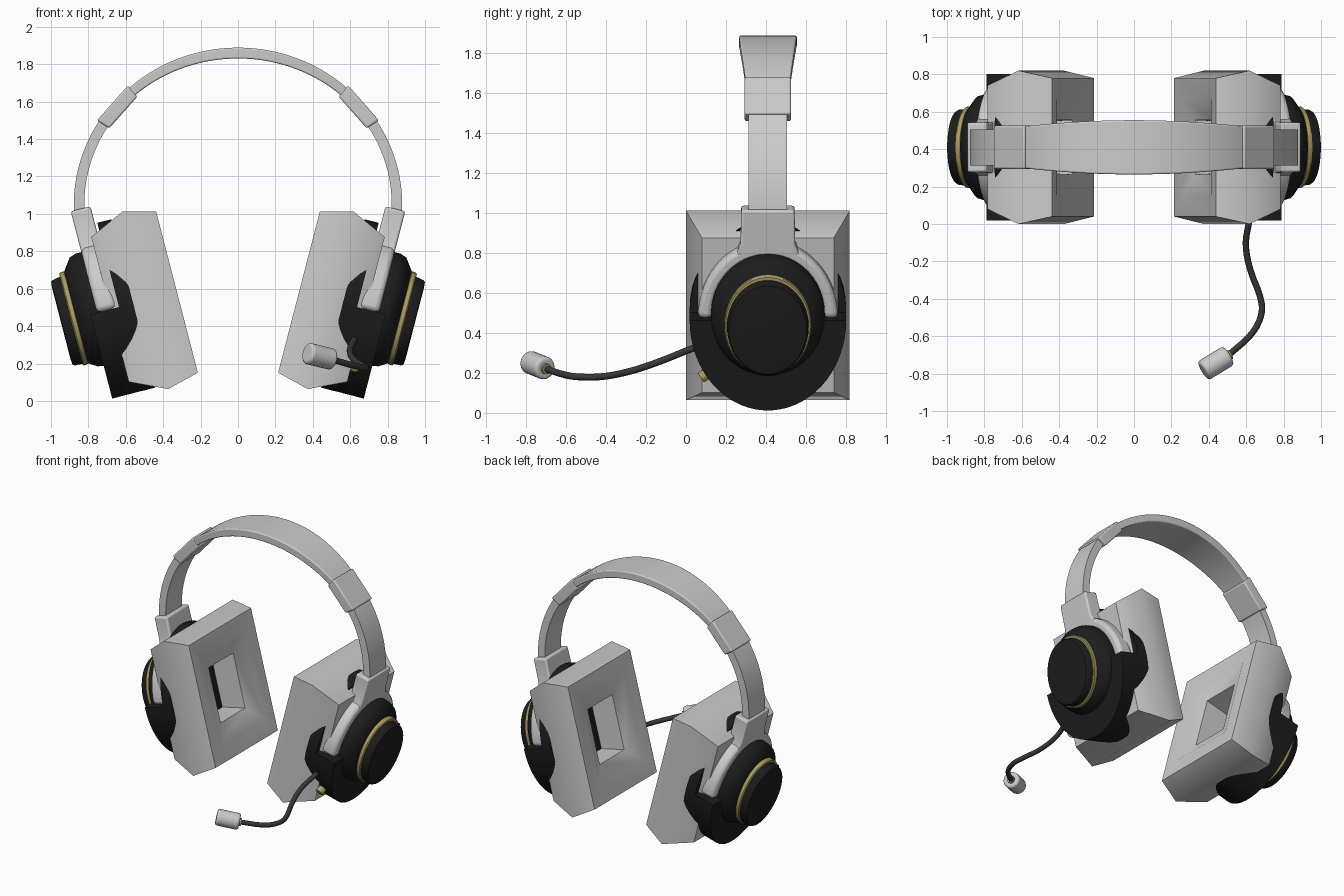
import bpy, bmesh, math
from mathutils import Vector

if "Cube" in bpy.data.objects:
    bpy.data.objects.remove(bpy.data.objects["Cube"])

TILT = math.radians(14.5)
C, S = math.cos(TILT), math.sin(TILT)
YC, VC = 0.41, 0.645          # cup centre in depth and along the tilted height


def material(name, rgb):
    m = bpy.data.materials.new(name)
    m.diffuse_color = (*rgb, 1)
    m.use_nodes = True
    m.node_tree.nodes["Principled BSDF"].inputs["Base Color"].default_value = m.diffuse_color
    return m


BLACK = material("black_plastic", (0.012, 0.012, 0.012))
GOLD = material("gold_trim", (0.42, 0.34, 0.12))
CABLE = material("dark_cable", (0.04, 0.04, 0.045))


def cup(side, u, y, v):
    """Tilted ear-cup space (u outward, v up) to world space."""
    return Vector((side * (C * u + S * v), YC + y, -S * u + C * v))


def finish(name, bm, mat=None, bevel=0, angle=40):
    bmesh.ops.recalc_face_normals(bm, faces=bm.faces)
    me = bpy.data.meshes.new(name)
    bm.to_mesh(me)
    bm.free()
    ob = bpy.data.objects.new(name, me)
    bpy.context.collection.objects.link(ob)
    if mat:
        me.materials.append(mat)
    if bevel:
        b = ob.modifiers.new("bevel", 'BEVEL')
        b.width, b.segments, b.angle_limit = bevel, 3, math.radians(40)
    bpy.ops.object.select_all(action='DESELECT')
    bpy.context.view_layer.objects.active = ob
    ob.select_set(True)
    bpy.ops.object.shade_smooth_by_angle(angle=math.radians(angle))
    return ob


def loft(name, rings, mat=None, bevel=0, angle=40):
    """Skin a list of equal-length closed rings and cap both ends."""
    bm = bmesh.new()
    vs = [[bm.verts.new(p) for p in r] for r in rings]
    n = len(rings[0])
    for a, b in zip(vs, vs[1:]):
        for i in range(n):
            j = (i + 1) % n
            bm.faces.new((a[i], a[j], b[j], b[i]))
    bm.faces.new(vs[0])
    bm.faces.new(vs[-1])
    return finish(name, bm, mat, bevel, angle)


def ellipse(side, u, cv, sv, sy, a0=0, a1=360, n=48):
    closed = a1 - a0 == 360
    k = n if closed else n - 1
    return [cup(side, u, sy * math.cos(t), cv + sv * math.sin(t))
            for t in (math.radians(a0 + (a1 - a0) * i / k) for i in range(n))]


def rect(side, u, sv, sy, cv=VC):
    return [cup(side, u, a * sy, cv + b * sv) for a, b in ((-1, -1), (1, -1), (1, 1), (-1, 1))]


def tube(name, pts, radius, mat=None, bevel=0, n=16):
    rings = []
    for i, p in enumerate(pts):
        d = (pts[min(i + 1, len(pts) - 1)] - pts[max(i - 1, 0)]).normalized()
        a = d.cross(Vector((0, 0, 1))).normalized()
        b = d.cross(a)
        rings.append([p + radius * (math.cos(t) * a + math.sin(t) * b)
                      for t in (2 * math.pi * k / n for k in range(n))])
    return loft(name, rings, mat, bevel)


def band_section(deg, half_t, half_w):
    """Rectangular section of the headband arch at an angle."""
    t = math.radians(deg)
    p = Vector((0.85 * math.cos(t), YC, 1.05 + 0.81 * math.sin(t)))
    nrm = Vector((0.81 * math.cos(t), 0, 0.85 * math.sin(t))).normalized()
    return [p + nrm * a * half_t + Vector((0, b * half_w, 0))
            for a, b in ((-1, -1), (1, -1), (1, 1), (-1, 1))]


for s, tag in ((1, "right"), (-1, "left")):
    # Ear cushion: squared pad with a funnel and recess on the inside
    pad = [(0.54, 0.40, 0.33), (0.345, 0.49, 0.41), (0.17, 0.445, 0.37),
           (0.175, 0.32, 0.26), (0.225, 0.20, 0.145), (0.42, 0.19, 0.135)]
    loft(f"ear_cushion_{tag}", [rect(s, *r) for r in pad], angle=60)

    # Back plate, thick below and thin above where the yoke sits
    loft(f"back_plate_{tag}", [ellipse(s, u, VC, 0.465, 0.392) for u in (0.412, 0.49)], BLACK)
    loft(f"lower_shell_{tag}",
         [ellipse(s, u, VC, 0.465, 0.392, 180, 360, 32) for u in (0.413, 0.648)], BLACK)

    # Domed outer housing, gold ring and end cap
    housing = [(0.48, 0.67, 0.31, 0.285), (0.645, 0.67, 0.31, 0.285),
               (0.68, 0.667, 0.30, 0.275), (0.73, 0.648, 0.25, 0.213)]
    loft(f"housing_{tag}", [ellipse(s, *r) for r in housing], BLACK)
    ring = [(0.722, 0.648, 0.25, 0.212), (0.728, 0.648, 0.256, 0.218),
            (0.75, 0.646, 0.256, 0.218), (0.756, 0.646, 0.25, 0.212)]
    loft(f"gold_ring_{tag}", [ellipse(s, *r) for r in ring], GOLD)
    cap = [(0.74, 0.642, 0.242, 0.206), (0.797, 0.638, 0.236, 0.202),
           (0.808, 0.638, 0.228, 0.194), (0.811, 0.638, 0.20, 0.165)]
    loft(f"end_cap_{tag}", [ellipse(s, *r) for r in cap], BLACK)

    # Yoke: half ring plus stem
    arcs = []
    for i in range(33):
        t = math.pi * i / 32
        cy, sv = math.cos(t), math.sin(t)
        arcs.append([cup(s, u, ry * cy, 0.645 + rv * sv) for u, ry, rv in
                     ((0.50, 0.28, 0.315), (0.612, 0.28, 0.315),
                      (0.612, 0.35, 0.39), (0.50, 0.35, 0.39))])
    loft(f"yoke_arc_{tag}", arcs, bevel=0.025)
    stem = [(0.97, 0.16), (1.03, 0.137), (1.205, 0.133)]
    loft(f"yoke_stem_{tag}",
         [[cup(s, u, y * w, v) for u, y in ((0.503, -1), (0.612, -1), (0.612, 1), (0.503, 1))]
          for v, w in stem], bevel=0.012)

    # Adjustable strap and slider sleeve
    def side(sec):
        return [Vector((s * p.x, p.y, p.z)) for p in sec]
    loft(f"strap_{tag}", [side(band_section(-6 + 3.25 * i, 0.028, 0.096)) for i in range(17)])
    loft(f"slider_{tag}", [side(band_section(d, 0.039, 0.116)) for d in (32, 48.5)], bevel=0.01)

# Padded top of the headband, widest in the middle
top = []
for i in range(33):
    d = 46 + 88 * i / 32
    k = math.sin(math.pi * i / 32)
    top.append(band_section(d, 0.025 + 0.004 * k, 0.11 + 0.035 * k))
loft("headband_top", top, bevel=0.008)

# Microphone boom: smoothed path
path = [Vector(p) for p in ((0.63, 0.10, 0.345), (0.615, 0.01, 0.315), (0.592, -0.11, 0.265),
                            (0.62, -0.25, 0.215), (0.675, -0.38, 0.185), (0.69, -0.475, 0.177),
                            (0.636, -0.59, 0.183), (0.50, -0.705, 0.222))]
for _ in range(2):
    cut = [path[0]]
    for a, b in zip(path, path[1:]):
        cut += [a.lerp(b, 0.25), a.lerp(b, 0.75)]
    path = cut + [path[-1]]
tube("mic_boom", path, 0.017, CABLE, n=12)

# Microphone capsule with gold collar
m0, m1 = Vector((0.505, -0.703, 0.222)), Vector((0.37, -0.785, 0.255))
tube("mic_capsule", [m0, m1], 0.058, bevel=0.015, n=24)
tube("mic_collar", [m0 + (m0 - m1) * 0.08, m0], 0.027, GOLD)

# Gold control knob below the boom
tube("control_knob", [cup(1, 0.56, -0.27, 0.37), cup(1, 0.56, -0.335, 0.328)], 0.029, GOLD, bevel=0.005)
